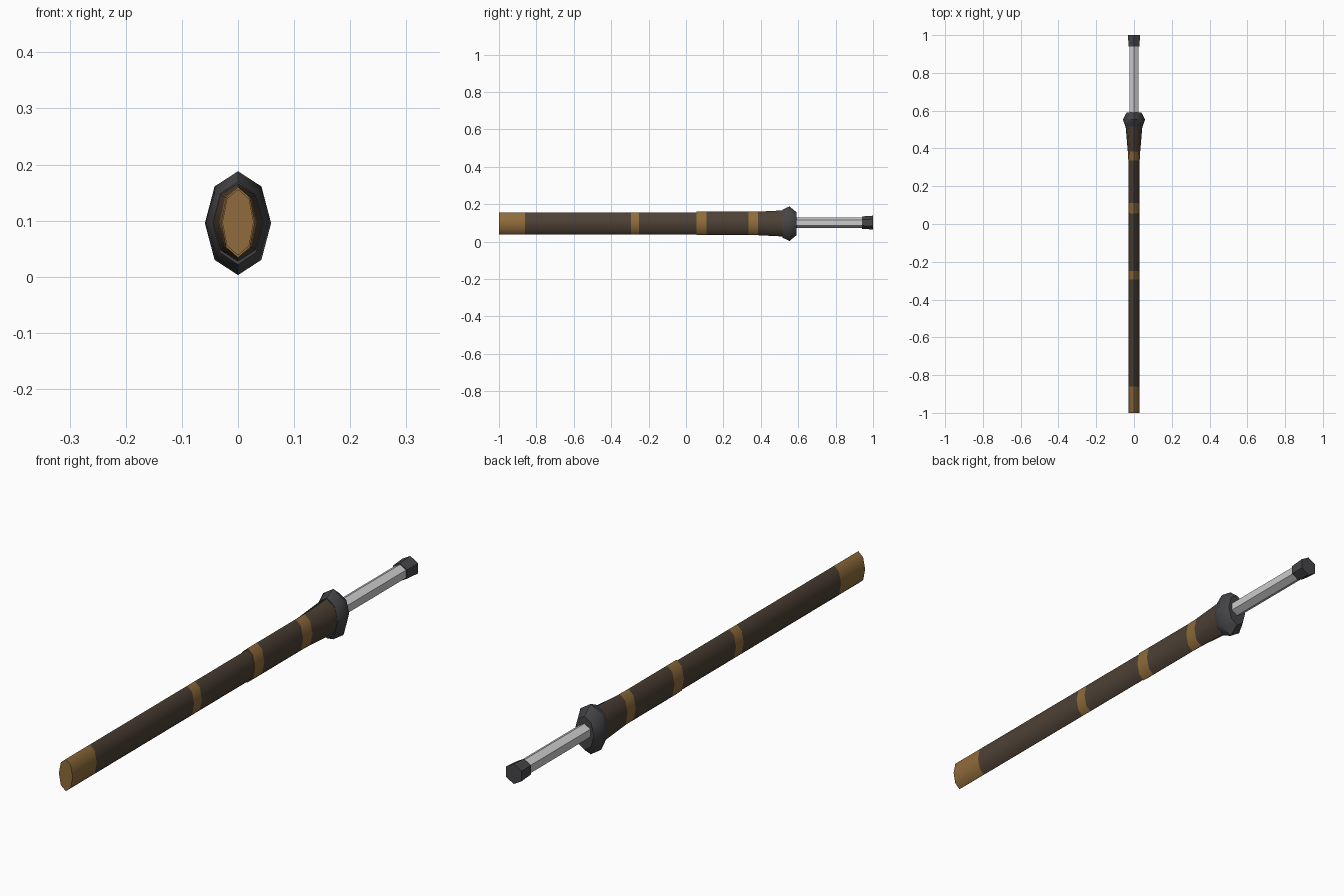
import bpy, bmesh
from math import sin, cos, pi, radians

if "Cube" in bpy.data.objects:
    bpy.data.objects.remove(bpy.data.objects["Cube"])


def mat(name, rgb):
    m = bpy.data.materials.new(name)
    m.diffuse_color = (*rgb, 1)
    m.use_nodes = True
    m.node_tree.nodes["Principled BSDF"].inputs["Base Color"].default_value = m.diffuse_color
    return m


WOOD = mat("dark_wood", (0.075, 0.053, 0.036))
BRASS = mat("brass", (0.28, 0.15, 0.045))
IRON = mat("dark_iron", (0.06, 0.06, 0.065))


def loft(name, sides, rings, material=None):
    """Loft upright elliptical rings (y, half width, half height, centre z) with a vertex on top."""
    bm = bmesh.new()
    loops = []
    for y, rx, rz, cz in rings:
        loops.append([bm.verts.new((rx * sin(2 * pi * i / sides), y, cz + rz * cos(2 * pi * i / sides)))
                      for i in range(sides)])
    for a, b in zip(loops, loops[1:]):
        for i in range(sides):
            j = (i + 1) % sides
            bm.faces.new((a[i], a[j], b[j], b[i]))
    bm.faces.new(loops[0])
    bm.faces.new(loops[-1])
    bmesh.ops.recalc_face_normals(bm, faces=bm.faces)
    mesh = bpy.data.meshes.new(name)
    bm.to_mesh(mesh)
    bm.free()
    ob = bpy.data.objects.new(name, mesh)
    bpy.context.collection.objects.link(ob)
    if material:
        mesh.materials.append(material)
    bpy.ops.object.select_all(action='DESELECT')
    ob.select_set(True)
    bpy.context.view_layer.objects.active = ob
    bpy.ops.object.shade_smooth_by_angle(angle=radians(50))
    return ob


# Scabbard: brass tip, wood lengths and brass bands, slightly thicker past y = 0.05
C = 0.097
sections = [("scabbard_tip", -1.0, -0.86, BRASS), ("scabbard_lower", -0.86, -0.295, WOOD),
            ("band_lower", -0.295, -0.25, BRASS), ("scabbard_middle", -0.25, 0.055, WOOD),
            ("band_middle", 0.055, 0.11, BRASS), ("scabbard_upper", 0.11, 0.335, WOOD),
            ("band_upper", 0.335, 0.385, BRASS)]
for name, y0, y1, m in sections:
    rx, rz = (0.028, 0.059) if y0 < 0.05 else (0.030, 0.063)
    rx1 = 0.033 if name == "band_upper" else rx
    loft(name, 8, [(y0, rx, rz, C), (y1, rx1, rz, C)], m)

# Flared scabbard throat
loft("scabbard_throat", 8, [(0.385, 0.033, 0.063, C), (0.525, 0.045, 0.070, C)], WOOD)

# Oval guard
loft("guard", 8, [(0.515, 0.045, 0.074, 0.0955), (0.553, 0.059, 0.0925, 0.0955),
                  (0.59, 0.039, 0.062, 0.0955)], IRON)

# Hexagonal grip and pommel
loft("grip", 6, [(0.58, 0.0285, 0.0285, 0.1015), (0.945, 0.0285, 0.0285, 0.1015)])
loft("pommel", 6, [(0.94, 0.033, 0.033, 0.1015), (1.0, 0.037, 0.037, 0.1015)], IRON)
